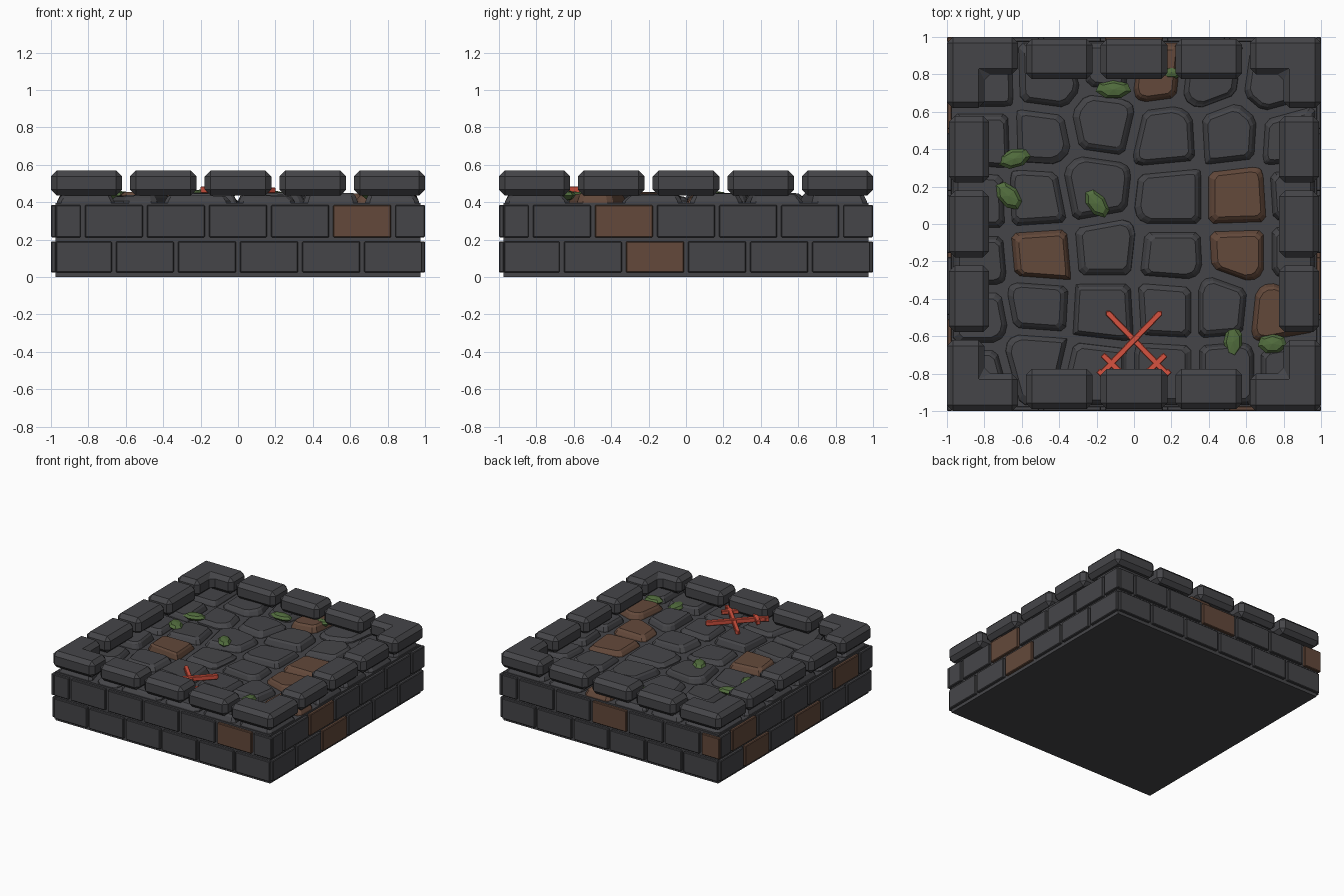
import bpy, bmesh, math, random
from mathutils import Vector, Matrix

if "Cube" in bpy.data.objects:
    bpy.data.objects.remove(bpy.data.objects["Cube"])

random.seed(4)


def material(name, color):
    m = bpy.data.materials.new(name)
    m.diffuse_color = (*color, 1)
    m.use_nodes = True
    m.node_tree.nodes["Principled BSDF"].inputs["Base Color"].default_value = m.diffuse_color
    return m


GREY = material("dark stone", (0.060, 0.060, 0.066))
BROWN = material("brown stone", (0.125, 0.066, 0.043))
GREEN = material("moss green", (0.085, 0.155, 0.048))
RED = material("red paint", (0.66, 0.085, 0.05))


def finish(bm, name, mat):
    bmesh.ops.recalc_face_normals(bm, faces=bm.faces)
    mesh = bpy.data.meshes.new(name)
    bm.to_mesh(mesh)
    bm.free()
    mesh.materials.append(mat)
    ob = bpy.data.objects.new(name, mesh)
    bpy.context.collection.objects.link(ob)
    return ob


def loft(bm, rings):
    """Join rings of points, closing both ends."""
    vs = [[bm.verts.new(p) for p in r] for r in rings]
    n = len(vs[0])
    for a, b in zip(vs, vs[1:]):
        for i in range(n):
            bm.faces.new((a[i], a[(i + 1) % n], b[(i + 1) % n], b[i]))
    bm.faces.new(vs[0][::-1])
    bm.faces.new(vs[-1])


def prism(name, outline, z0, z1, mat, chamfer=0, turn=0):
    """Extruded outline with chamfered edges, turned about z."""
    bm = bmesh.new()
    loft(bm, [[(x, y, z) for x, y in outline] for z in (z0, z1)])
    if chamfer:
        bmesh.ops.recalc_face_normals(bm, faces=bm.faces)
        bmesh.ops.bevel(bm, geom=bm.edges[:], offset=chamfer, segments=1,
                        profile=0.5, affect='EDGES')
    bm.transform(Matrix.Rotation(turn, 4, 'Z'))
    return finish(bm, name, mat)


def rect(x0, x1, y0, y1):
    return [(x0, y0), (x1, y0), (x1, y1), (x0, y1)]


# Core slab
prism("core_slab", rect(-0.975, 0.975, -0.975, 0.975), 0, 0.397, GREY)

# Four brick walls; each set holds the brown (row, index) bricks of that side
brown_bricks = [{(1, 5)}, {(1, 2), (0, 2)}, {(1, 3), (1, 6)},
                {(1, 1), (0, 1), (0, 3), (1, 5)}]
P = 0.332
for side, browns in enumerate(brown_bricks):
    for row, (z0, z1) in enumerate([(0.024, 0.19), (0.212, 0.385)]):
        for i in range(6 + row):
            start = (i - 3 - 0.5 * row) * P
            a = max(start + 0.011, -0.974)
            b = min(start + P - 0.011, 1.0)
            prism("wall_brick", rect(a, b, -1, -0.973), z0, z1,
                  BROWN if (row, i) in browns else GREY, 0.005,
                  side * math.pi / 2)

# Chamfered rim blocks and L-shaped corner blocks
corner = [(-1, -1), (-0.62, -1), (-0.62, -0.80), (-0.80, -0.80),
          (-0.80, -0.62), (-1, -0.62)]
for side in range(4):
    turn = side * math.pi / 2
    prism("corner_block", corner, 0.435, 0.57, GREY, 0.032, turn)
    for c in (-0.4, 0, 0.4):
        prism("rim_block", rect(c - 0.178, c + 0.178, -0.99, -0.775),
              0.435, 0.57, GREY, 0.032, turn)

# Paving stone centres
grey_seeds = [(-0.80, 0.76), (-0.46, 0.77), (-0.13, 0.86), (0.40, 0.80),
              (0.75, 0.75), (-0.80, 0.46), (-0.50, 0.47), (-0.17, 0.54),
              (0.17, 0.46), (0.52, 0.48), (0.83, 0.46), (-0.52, 0.13),
              (-0.22, 0.19), (0.20, 0.14), (-0.83, 0.12), (0.87, 0.16),
              (-0.16, -0.14), (0.20, -0.18), (0.87, -0.16), (-0.83, -0.20),
              (-0.52, -0.44), (-0.16, -0.46), (0.18, -0.44), (0.47, -0.44),
              (-0.83, -0.50), (-0.54, -0.72), (-0.20, -0.80), (0.16, -0.80),
              (0.50, -0.80), (-0.83, -0.80), (0.82, -0.80)]
brown_seeds = [(0.12, 0.83), (0.56, 0.14), (-0.50, -0.17), (0.57, -0.16),
               (0.76, -0.47)]
seeds = [Vector(s) for s in grey_seeds + brown_seeds]


def clip(poly, point, normal):
    """Keep the part of the polygon behind a line."""
    out = []
    for p, q in zip(poly, poly[1:] + poly[:1]):
        dp, dq = (p - point).dot(normal), (q - point).dot(normal)
        if dp <= 0:
            out.append(p)
        if dp * dq < 0:
            out.append(p.lerp(q, dp / (dp - dq)))
    return out


def cut_corners(poly):
    """Blunt every corner by a short chamfer."""
    out = []
    for i, p in enumerate(poly):
        for q in (poly[i - 1], poly[(i + 1) % len(poly)]):
            d = q - p
            out.append(p + d * min(0.3, 0.025 / max(d.length, 1e-4)))
    return out


def shrink(poly, amount):
    """Move an outline towards its middle."""
    c = sum(poly, Vector((0, 0))) / len(poly)
    r = sum((p - c).length for p in poly) / len(poly)
    return [c + (p - c) * (1 - amount / r) for p in poly]


# Paving stones: cells around the centres, with sloped sides and tilted tops
for i, s in enumerate(seeds):
    gap = random.uniform(0.016, 0.026)
    cell = [Vector(p) for p in rect(-0.97, 0.97, -0.97, 0.97)]
    for t in seeds:
        if t is not s:
            n = (t - s).normalized()
            cell = clip(cell, (s + t) / 2 - n * gap, n)
    cell = cut_corners(cell)
    top = random.uniform(0.432, 0.452)
    tilt = Vector((random.uniform(-0.04, 0.04), random.uniform(-0.04, 0.04)))
    rings = []
    for inset, z, k in ((0, 0.39, 0), (0.004, 0.406, 0),
                        (0.02, top - 0.014, 1), (0.038, top, 1)):
        rings.append([(p.x, p.y, z + k * tilt.dot(p - s))
                      for p in shrink(cell, inset)])
    bm = bmesh.new()
    loft(bm, rings)
    finish(bm, "paving_stone", GREY if i < len(grey_seeds) else BROWN)

# Moss clumps: x, y, z, half length, half width, angle
for x, y, z, l, w, ang in [(-0.64, 0.35, 0.435, 0.09, 0.052, 15),
                           (-0.67, 0.15, 0.435, 0.09, 0.055, -48),
                           (-0.20, 0.11, 0.442, 0.09, 0.052, -52),
                           (-0.11, 0.72, 0.435, 0.098, 0.05, 0),
                           (0.53, -0.63, 0.435, 0.098, 0.052, 90),
                           (0.74, -0.64, 0.435, 0.08, 0.055, 0),
                           (0.20, 0.81, 0.435, 0.06, 0.035, 0)]:
    bm = bmesh.new()
    bmesh.ops.create_uvsphere(bm, u_segments=7, v_segments=4, radius=1)
    bm.transform(Matrix.Translation((x, y, z))
                 @ Matrix.Rotation(math.radians(ang), 4, 'Z')
                 @ Matrix.Diagonal((l, w, 0.026, 1)))
    finish(bm, "moss_clump", GREEN)

# Crossed red swords lying on the floor: blade, guard and pommel
for m in (-1, 1):
    parts = [("sword_blade", [(0.215, 0), (0.20, 0.016), (-0.245, 0.016),
                              (-0.245, -0.016), (0.20, -0.016)]),
             ("sword_guard", rect(-0.19, -0.158, -0.066, 0.066)),
             ("sword_pommel", rect(-0.265, -0.235, -0.025, 0.025))]
    for name, outline in parts:
        ob = prism(name, outline, 0.448, 0.482 + 0.003 * m, RED, 0.004)
        ob.rotation_euler.z = math.radians(90 - 44 * m)
        ob.location = (0, -0.62, 0)
